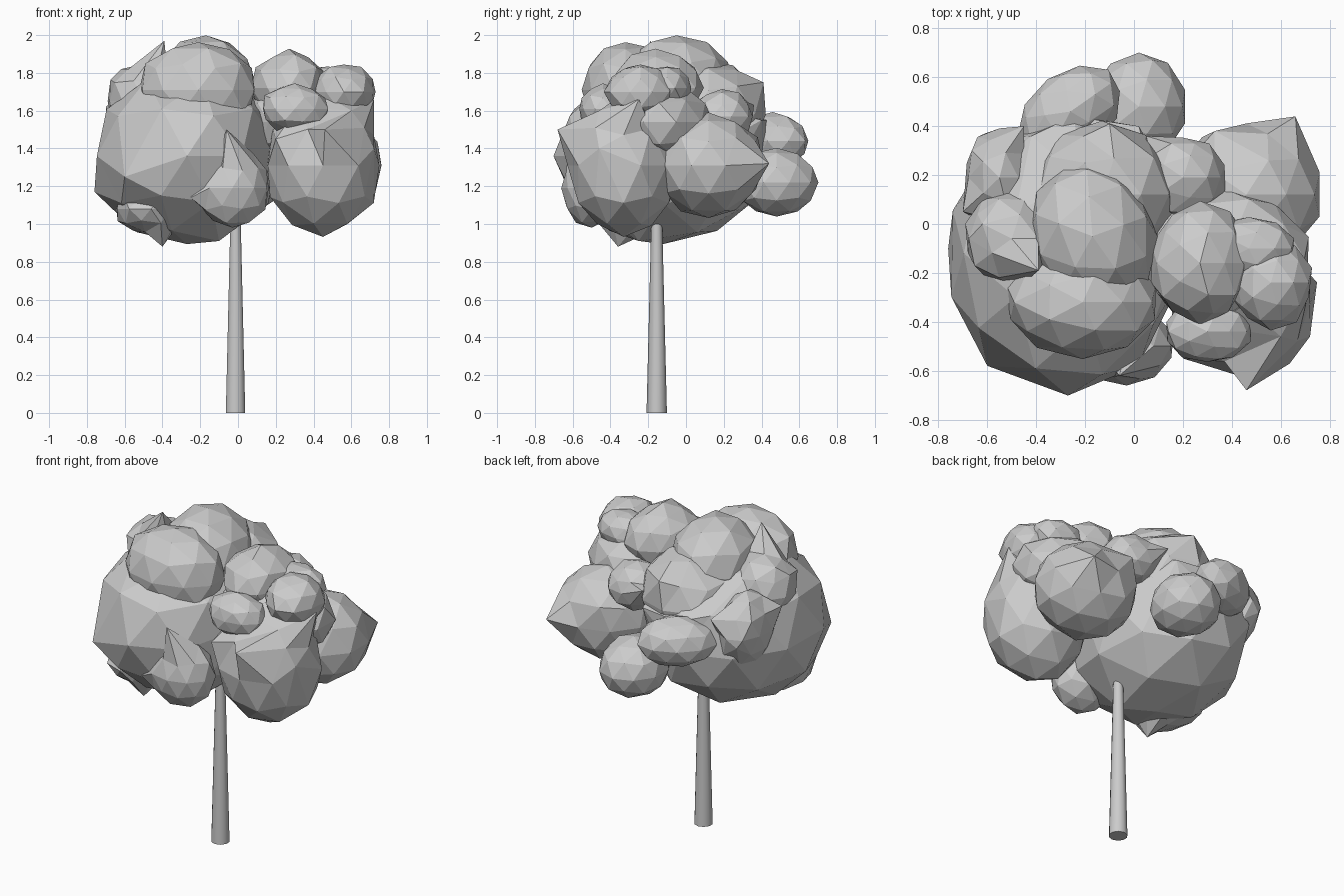
import bpy, random, math
from mathutils import Vector, Matrix

random.seed(4)
clumps = []


def clump(name, centre, radii, jitter=0.05, pulls=(), turn=0):
    """Faceted leaf clump; pulls drag the nearest corner out to a point."""
    bpy.ops.mesh.primitive_ico_sphere_add(subdivisions=2, radius=1)
    ob = bpy.context.object
    ob.name = name
    c, r = Vector(centre), Vector(radii)
    m = Matrix.Rotation(math.radians(turn), 3, 'Z')
    for v in ob.data.vertices:
        v.co = c + m @ (v.co * r) * (1.0 + random.uniform(-jitter, jitter))
    for t in map(Vector, pulls):
        min(ob.data.vertices, key=lambda v: (v.co - t).length).co = t
    clumps.append(ob)
    return ob


# Trunk: slim smooth taper
bpy.ops.mesh.primitive_cone_add(vertices=10, radius1=0.054, radius2=0.028,
                                depth=1.05, location=(-0.013, -0.155, 0.525))
bpy.context.object.name = "trunk"
bpy.ops.object.shade_smooth_by_angle(angle=math.radians(45))

# Main crown and its upper domes
crown = clump("crown", (-0.27, -0.12, 1.36), (0.5, 0.575, 0.47), 0.015,
              [(-0.76, -0.1, 1.17), (-0.25, 0.44, 1.55), (0.02, 0.4, 1.55),
               (0.21, -0.2, 1.42), (-0.1, -0.25, 0.91), (-0.42, 0.36, 1.6),
               (-0.6, -0.58, 1.25)])
clump("crown_top", (-0.17, -0.05, 1.74), (0.26, 0.31, 0.26), 0.015, turn=20)
clump("crown_top_front", (-0.21, -0.32, 1.71), (0.32, 0.23, 0.26), 0.03)
clump("crown_back_hump", (-0.13, 0.12, 1.58), (0.3, 0.3, 0.28), 0.02,
      [(-0.1, 0.41, 1.75), (-0.2, 0.25, 1.84)])

# Left side clumps
clump("left_upper", (-0.5, -0.06, 1.65), (0.2, 0.2, 0.21), 0.06,
      [(-0.62, 0.0, 1.82), (-0.39, -0.19, 1.97)])
clump("left_back", (-0.55, 0.19, 1.5), (0.15, 0.2, 0.22), 0.06,
      [(-0.61, 0.37, 1.45), (-0.45, 0.4, 1.6), (-0.7, 0.05, 1.62)])
clump("left_lower", (-0.46, -0.25, 1.08), (0.19, 0.26, 0.14), 0.05,
      [(-0.4, -0.36, 0.88)])

# Rounded clumps at the back
clump("back_low", (0.02, 0.48, 1.22), (0.2, 0.22, 0.18), 0.02)
clump("back_high", (-0.26, 0.46, 1.44), (0.23, 0.16, 0.15), 0.03, turn=35)

# Right side masses
clump("right_front", (0.45, -0.33, 1.31), (0.31, 0.29, 0.37), 0.03,
      [(0.46, -0.68, 1.5), (0.72, -0.25, 1.66), (0.72, -0.46, 1.4),
       (0.2, -0.55, 1.45), (0.6, -0.46, 1.6)])
clump("right_back", (0.46, 0.12, 1.31), (0.31, 0.29, 0.28), 0.02,
      [(0.66, 0.44, 1.32), (0.33, 0.38, 1.46), (0.55, 0.26, 1.54)])
clump("right_core", (0.37, -0.14, 1.54), (0.36, 0.28, 0.22), 0.03)
clump("right_top", (0.27, -0.16, 1.72), (0.2, 0.25, 0.2), 0.05)
clump("right_top_outer", (0.56, -0.24, 1.7), (0.17, 0.19, 0.15), 0.06)
clump("right_top_middle", (0.47, -0.1, 1.72), (0.19, 0.13, 0.12), 0.06)
clump("right_small_front", (0.3, -0.44, 1.61), (0.18, 0.13, 0.13), 0.05)
clump("right_small_back", (0.2, 0.19, 1.57), (0.18, 0.17, 0.14), 0.06,
      [(0.05, 0.36, 1.63)])

# Low front clump with its pointed tip
clump("front_low", (-0.03, -0.5, 1.19), (0.2, 0.16, 0.21), 0.04,
      [(0.03, -0.69, 1.54), (-0.06, -0.62, 1.5), (-0.25, -0.6, 1.14)])

# Fuse all clumps into one outer skin
bpy.context.view_layer.objects.active = crown
for ob in clumps[1:]:
    mod = crown.modifiers.new("fuse", 'BOOLEAN')
    mod.operation = 'UNION'
    mod.solver = 'EXACT'
    mod.object = ob
    bpy.ops.object.modifier_apply(modifier=mod.name)
    bpy.data.objects.remove(ob)
